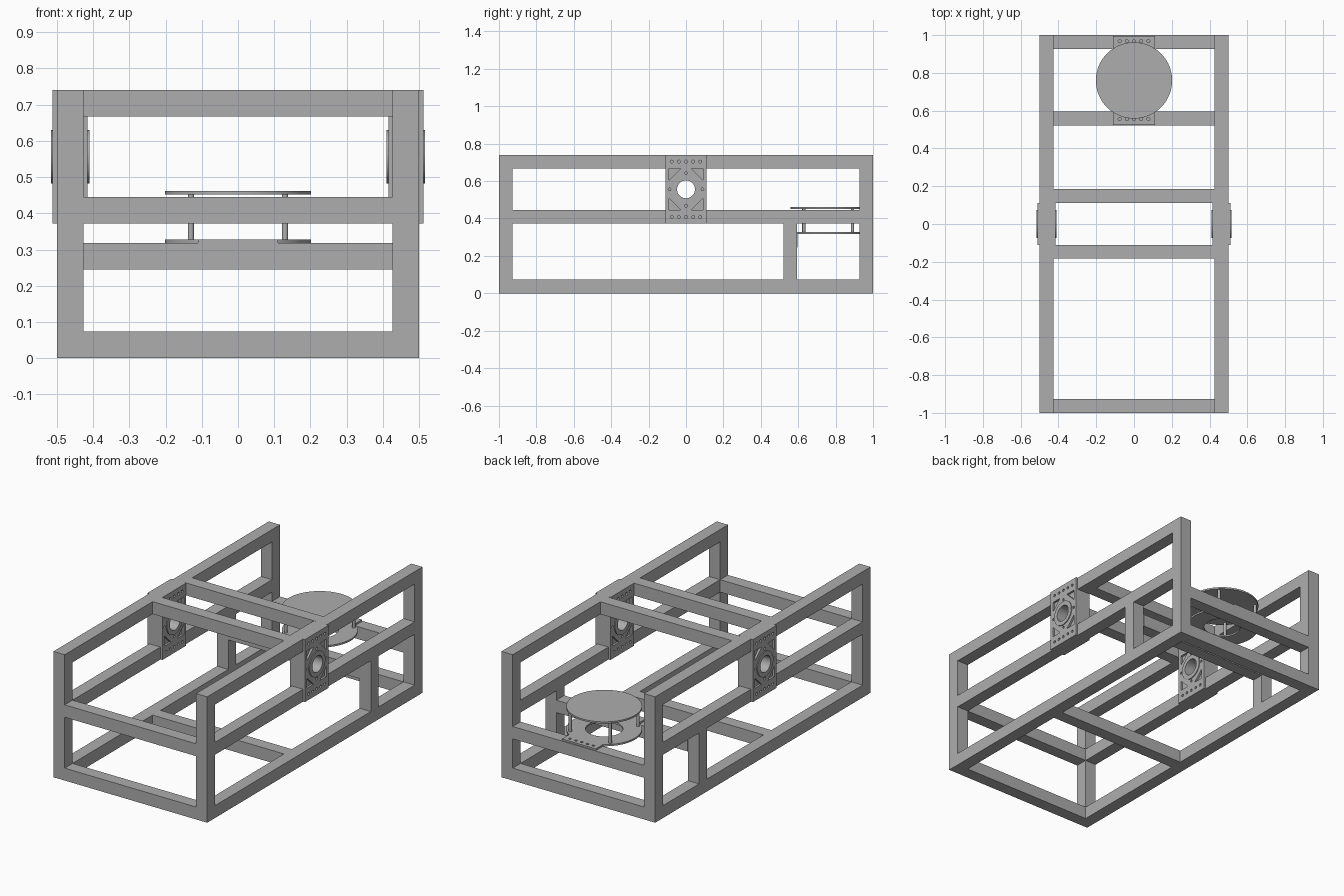
import bpy, bmesh, math
from mathutils import Vector

if "Cube" in bpy.data.objects:
    bpy.data.objects.remove(bpy.data.objects["Cube"])

grey = bpy.data.materials.new("plain_grey")
grey.use_nodes = True
grey.diffuse_color = (0.42, 0.42, 0.42, 1)
grey.node_tree.nodes["Principled BSDF"].inputs["Base Color"].default_value = (0.42, 0.42, 0.42, 1)

T = 0.073            # beam thickness
W, L, H = 0.5, 1.0, 0.74
MID = 0.372          # underside of the middle rails
LOW = 0.245          # underside of the turntable beams
INNER = W - T


def finish(name, bm):
    bmesh.ops.recalc_face_normals(bm, faces=bm.faces)
    mesh = bpy.data.meshes.new(name)
    bm.to_mesh(mesh)
    bm.free()
    mesh.materials.append(grey)
    obj = bpy.data.objects.new(name, mesh)
    bpy.context.scene.collection.objects.link(obj)
    return obj


def add_prism(bm, outline, axis, lo, hi):
    """Extrude a 2D outline along x (outline in y, z) or z (outline in x, y)."""
    place = (lambda a, b: (lo, a, b)) if axis == "x" else (lambda a, b: (a, b, lo))
    step = Vector((hi - lo, 0, 0)) if axis == "x" else Vector((0, 0, hi - lo))
    face = bm.faces.new([bm.verts.new(place(a, b)) for a, b in outline])
    top = bmesh.ops.extrude_face_region(bm, geom=[face])["geom"]
    bmesh.ops.translate(bm, vec=step, verts=[g for g in top if isinstance(g, bmesh.types.BMVert)])


def prism(name, outlines, axis, lo, hi):
    bm = bmesh.new()
    for outline in outlines:
        add_prism(bm, outline, axis, lo, hi)
    return finish(name, bm)


def circle(a, b, r, n=16):
    return [(a + r * math.cos(math.tau * i / n), b + r * math.sin(math.tau * i / n)) for i in range(n)]


def rect(a0, a1, b0, b1):
    return [(a0, b0), (a1, b0), (a1, b1), (a0, b1)]


def box(name, x0, x1, y0, y1, z0, z1):
    return prism(name, [rect(x0, x1, y0, y1)], "z", z0, z1)


def boolean(obj, tool, operation="DIFFERENCE"):
    """Apply a boolean and drop the helper object."""
    mod = obj.modifiers.new("boolean", "BOOLEAN")
    mod.operation, mod.solver, mod.object = operation, "EXACT", tool
    tool.hide_render = True
    bpy.context.view_layer.update()
    graph = bpy.context.evaluated_depsgraph_get()
    mesh = bpy.data.meshes.new_from_object(obj.evaluated_get(graph))
    obj.modifiers.clear()
    obj.data = mesh
    bpy.data.objects.remove(tool)
    return obj


round_parts = []

# Side frames
for side, x0, x1 in (("left", INNER, W), ("right", -W, -INNER)):
    for level, z in (("bottom", 0), ("middle", MID), ("top", H - T)):
        box(f"{side}_{level}_rail", x0, x1, -L, L, z, z + T)
    for place, y in (("front", -L), ("back", L - T)):
        box(f"{side}_{place}_lower_post", x0, x1, y, y + T, T, MID)
        box(f"{side}_{place}_upper_post", x0, x1, y, y + T, MID + T, H - T)
    box(f"{side}_turntable_post", x0, x1, 0.52, 0.52 + T, T, MID)

# Cross beams
for name, y, z in (("front_bottom_beam", -L, 0), ("front_middle_beam", -L, MID),
                   ("back_bottom_beam", L - T, 0), ("centre_bottom_beam", -0.183, 0),
                   ("turntable_back_beam", L - T, LOW), ("turntable_front_beam", 0.522, LOW),
                   ("top_front_beam", -0.183, H - T), ("top_back_beam", 0.112, H - T)):
    box(name, -INNER, INNER, y, y + T, z, z + T)

# Bearing mounts: block between the rails, pierced plates and ring flanges
AXLE = (MID + H) / 2
HOLE = 0.048
ROW = [-0.076, -0.038, 0, 0.038, 0.076]
bolts = [circle(y, AXLE + s * 0.148, 0.008, 12) for y in ROW for s in (-1, 1)]
bolts += [circle(s * 0.088, AXLE, 0.007, 12) for s in (-1, 1)]
bolts += [circle(0, AXLE + s * 0.088, 0.007, 12) for s in (-1, 1)]
windows = [[(sy * 0.09, AXLE + sz * 0.11), (sy * 0.03, AXLE + sz * 0.11), (sy * 0.09, AXLE + sz * 0.05)]
           for sy in (-1, 1) for sz in (-1, 1)]
bore = circle(0, AXLE, HOLE, 40)

for side, s in (("left", 1), ("right", -1)):
    block = box(f"{side}_bearing_block", *sorted((s * INNER, s * W)), -0.11, 0.11, MID + T, H - T)
    round_parts.append(boolean(block, prism("bore_cutter", [bore], "x", -0.6, 0.6)))
    for place, a, b, tip in (("outer", W, W + 0.012, W + 0.017),
                             ("inner", INNER - 0.012, INNER, INNER - 0.017)):
        lo, hi = sorted((s * a, s * b))
        plate = prism(f"{side}_{place}_bearing_plate", [rect(-0.11, 0.11, MID, H)], "x", lo, hi)
        boolean(plate, prism("plate_cutter", bolts + windows + [bore], "x", lo - 0.02, hi + 0.02))
        base = b if place == "outer" else a
        lo, hi = sorted((s * base, s * tip))
        ring = prism(f"{side}_{place}_bearing_flange", [circle(0, AXLE, 0.074, 40)], "x", lo, hi)
        boolean(ring, prism("flange_cutter", [bore], "x", lo - 0.02, hi + 0.02))
        round_parts += [plate, ring]

# Turntable: base plate with end tabs, four standoffs and the top disc
CY, R = 0.76, 0.202
Z0, Z1 = LOW + T, LOW + T + 0.01
base = prism("turntable_base", [circle(0, CY, R, 64)], "z", Z0, Z1)
boolean(base, prism("tab_helper", [rect(-0.11, 0.11, 0.525, 0.995)], "z", Z0, Z1), "UNION")
tab_holes = [circle(x, y, 0.008, 12) for x in ROW for y in (CY - 0.205, CY + 0.208)]
boolean(base, prism("base_cutter", tab_holes + [circle(0, CY, 0.1, 40)], "z", Z0 - 0.05, Z1 + 0.05))
top = prism("turntable_disc", [circle(0, CY, R, 64)], "z", 0.452, 0.462)
round_parts += [base, top]
for sx, nx in ((1, "left"), (-1, "right")):
    for sy, ny in ((1, "back"), (-1, "front")):
        round_parts.append(prism(f"{nx}_{ny}_standoff", [circle(sx * 0.13, CY + sy * 0.13, 0.0085)],
                                 "z", Z1, 0.452))

# Smooth the round walls and keep hard edges
bpy.ops.object.select_all(action="DESELECT")
for part in round_parts:
    part.select_set(True)
bpy.context.view_layer.objects.active = round_parts[0]
bpy.ops.object.shade_smooth_by_angle(angle=math.radians(35))
